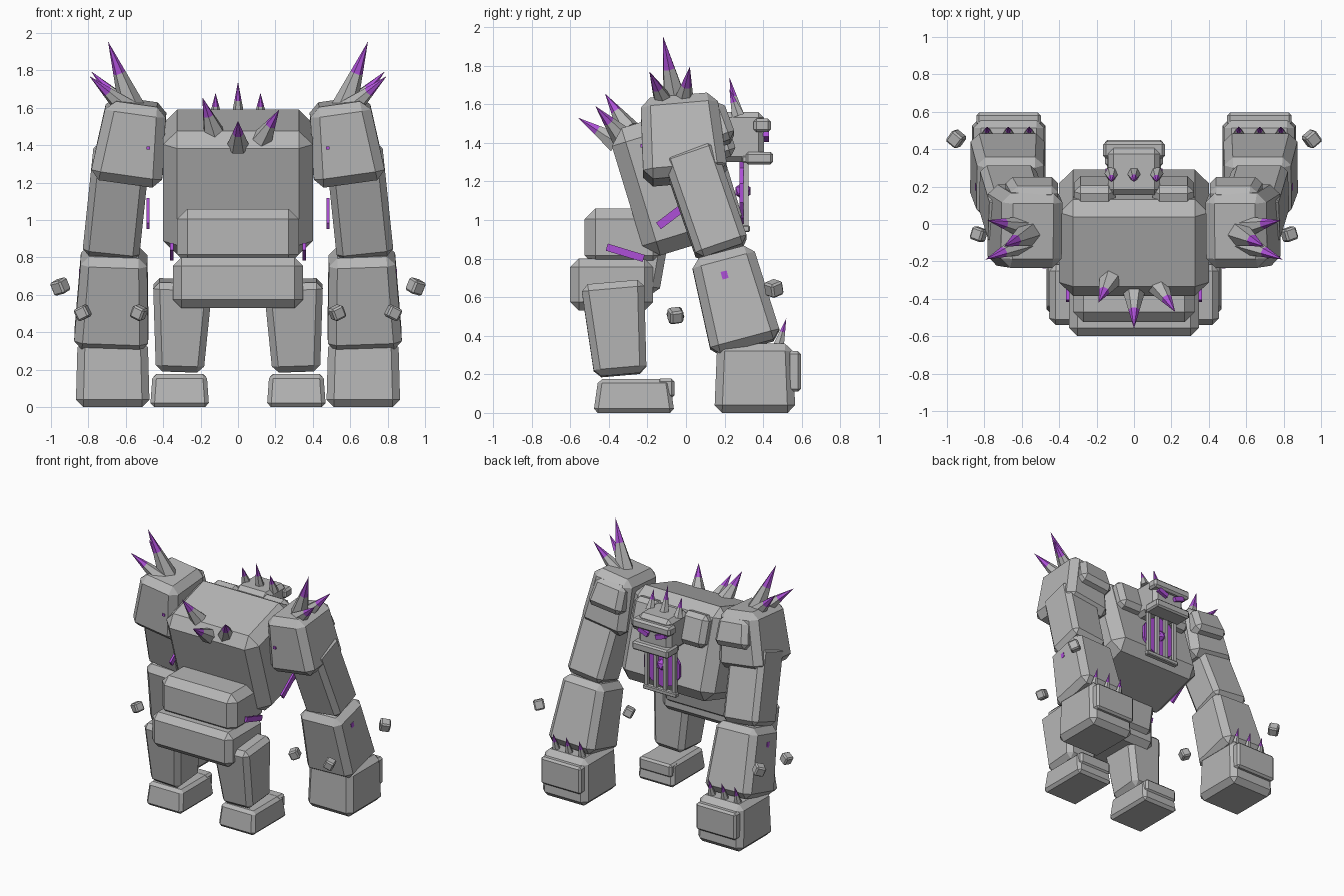
import bpy, bmesh, math
from mathutils import Vector, Euler

if "Cube" in bpy.data.objects:
    bpy.data.objects.remove(bpy.data.objects["Cube"])


def material(name, rgb):
    m = bpy.data.materials.new(name)
    m.diffuse_color = (*rgb, 1)
    m.use_nodes = True
    m.node_tree.nodes["Principled BSDF"].inputs["Base Color"].default_value = m.diffuse_color
    return m


STONE = material("grey stone", (0.47, 0.47, 0.47))
GLOW = material("purple crystal", (0.42, 0.08, 0.68))


def add_object(name, bm, mats, loc=(0, 0, 0), rot=(0, 0, 0)):
    bmesh.ops.recalc_face_normals(bm, faces=bm.faces)
    me = bpy.data.meshes.new(name)
    bm.to_mesh(me)
    bm.free()
    for m in mats:
        me.materials.append(m)
    ob = bpy.data.objects.new(name, me)
    ob.location = loc
    ob.rotation_euler = Euler([math.radians(a) for a in rot])
    bpy.context.collection.objects.link(ob)
    return ob


def block(name, loc, size, rot=(0, 0, 0), bevel=0.03, top=(1, 1), mat=STONE):
    """Chamfered box; top scales the upper end in x and y."""
    bm = bmesh.new()
    bmesh.ops.create_cube(bm, size=1)
    for v in bm.verts:
        k = top if v.co.z > 0 else (1, 1)
        v.co = (v.co.x * size[0] * k[0], v.co.y * size[1] * k[1], v.co.z * size[2])
    if bevel:
        bmesh.ops.bevel(bm, geom=bm.edges[:], offset=bevel, segments=1, affect='EDGES')
    return add_object(name, bm, [mat], loc, rot)


def pair(name, loc, size, rot=(0, 0, 0), **kw):
    """Mirrored pair of blocks, given for the +x side."""
    for side, s in (("right", 1), ("left", -1)):
        block(f"{side}_{name}", (loc[0] * s, loc[1], loc[2]), size,
              (rot[0], rot[1] * s, rot[2] * s), **kw)


def spike(name, base, tip, radius, split=0.55, sides=6):
    """Stone cone with a crystal point."""
    base, tip = Vector(base), Vector(tip)
    q = (tip - base).to_track_quat('Z', 'Y')
    h = (tip - base).length
    bm = bmesh.new()
    rings = []
    for t in (0, split):
        rings.append([bm.verts.new((radius * (1 - t) * math.cos(i * math.tau / sides),
                                    radius * (1 - t) * math.sin(i * math.tau / sides), h * t))
                      for i in range(sides)])
    apex = bm.verts.new((0, 0, h))
    bm.faces.new(rings[0][::-1])
    for i in range(sides):
        j = (i + 1) % sides
        bm.faces.new((rings[0][i], rings[0][j], rings[1][j], rings[1][i]))
        bm.faces.new((rings[1][i], rings[1][j], apex)).material_index = 1
    bmesh.ops.rotate(bm, verts=bm.verts, matrix=q.to_matrix())
    add_object(name, bm, [STONE, GLOW], base)


# Torso, waist and pelvis
block("torso", (0, -0.047, 1.203), (0.8, 0.54, 0.69), (17, 0, 0), bevel=0.075)
block("waist", (0, -0.32, 0.91), (0.65, 0.41, 0.30), bevel=0.055)
block("belly", (0, -0.26, 0.80), (0.6, 0.3, 0.34), (-10, 0, 0), bevel=0.04)
block("pelvis", (0, -0.385, 0.665), (0.695, 0.43, 0.27), bevel=0.045)
pair("chest_plate", (0.21, 0.15, 1.43), (0.22, 0.17, 0.24), (17, 0, 0), bevel=0.035)

# Head
block("head", (0, 0.28, 1.43), (0.28, 0.25, 0.26), bevel=0.03)
block("brow", (0, 0.395, 1.49), (0.33, 0.09, 0.07), bevel=0.015)
block("jaw", (0, 0.38, 1.32), (0.31, 0.14, 0.065), bevel=0.012)
pair("eye", (0.075, 0.415, 1.435), (0.085, 0.03, 0.034), (0, -20, 0), bevel=0, mat=GLOW)
for x, z in ((-0.12, 1.68), (0, 1.74), (0.12, 1.68)):
    spike("head_spike", (x, 0.27, 1.54), (x, 0.225, z), 0.038, 0.5)

# Glowing chest core behind a rib cage
bm = bmesh.new()
bmesh.ops.create_cone(bm, cap_ends=True, segments=10, radius1=0.16, radius2=0.16, depth=0.022)
add_object("chest_core", bm, [GLOW], (0, 0.287, 1.14), (90, 0, 0))
bm = bmesh.new()
bmesh.ops.create_icosphere(bm, subdivisions=1, radius=0.045)
add_object("core_crystal", bm, [GLOW], (0, 0.295, 1.15))
for x in (-0.12, -0.04, 0.04, 0.12):
    block("rib_bar", (x, 0.31, 1.13), (0.026, 0.026, 0.38), bevel=0)
for z in (1.315, 0.955):
    block("rib_rail", (0, 0.31, z), (0.29, 0.042, 0.034), bevel=0.006)

# Back spikes
for b, t in (((-0.13, -0.30, 1.47), (-0.19, -0.42, 1.655)),
             ((0, -0.36, 1.40), (0, -0.56, 1.53)),
             ((0.13, -0.33, 1.43), (0.22, -0.47, 1.59))):
    spike("back_spike", b, t, 0.06, 0.5)

# Arms
pair("shoulder", (0.57, -0.02, 1.42), (0.39, 0.44, 0.43), (5, -8, 0), bevel=0.05, top=(0.82, 0.9))
pair("shoulder_cap", (0.54, 0.165, 1.495), (0.29, 0.13, 0.21), (20, -6, 0), bevel=0.035, top=(0.85, 1))
pair("upper_arm", (0.65, 0.10, 1.10), (0.305, 0.28, 0.57), (19, -6, 0), bevel=0.035)
pair("forearm", (0.67, 0.25, 0.585), (0.40, 0.375, 0.51), (15, -2, 0), bevel=0.045, top=(0.88, 0.88))
pair("fist", (0.67, 0.357, 0.18), (0.395, 0.42, 0.36), bevel=0.04, top=(0.95, 0.93))
pair("knuckle_plate", (0.67, 0.56, 0.215), (0.345, 0.07, 0.21), bevel=0.015)

# Shoulder and fist spikes
for s in (-1, 1):
    for b, t, r in (((0.56, -0.05, 1.58), (0.695, -0.12, 1.955), 0.075),
                    ((0.58, -0.02, 1.58), (0.785, 0.02, 1.795), 0.065),
                    ((0.58, -0.10, 1.58), (0.795, -0.19, 1.77), 0.065)):
        spike("shoulder_spike", (b[0] * s, b[1], b[2]), (t[0] * s, t[1], t[2]), r)
    for x in (0.56, 0.672, 0.785):
        spike("fist_spike", (x * s, 0.48, 0.35), (x * s, 0.52, 0.49), 0.032, 0.5)

# Legs
pair("leg", (0.303, -0.36, 0.435), (0.255, 0.27, 0.48), (5, -2, 0), bevel=0.035, top=(1.25, 1.22))
pair("foot", (0.312, -0.27, 0.088), (0.315, 0.42, 0.176), bevel=0.022, top=(0.92, 0.88))
pair("toe_plate", (0.312, -0.105, 0.127), (0.28, 0.09, 0.10), bevel=0.015)

# Glowing cracks
pair("arm_crack", (0.48, -0.055, 1.035), (0.016, 0.22, 0.042), (37, 0, 0), bevel=0, mat=GLOW)
pair("waist_crack", (0.355, -0.315, 0.83), (0.018, 0.20, 0.038), (-17, 0, 0), bevel=0, mat=GLOW)
pair("shoulder_crack", (0.48, -0.222, 1.385), (0.02, 0.03, 0.018), bevel=0, mat=GLOW)
pair("forearm_crack", (0.835, 0.20, 0.715), (0.03, 0.032, 0.04), (15, 0, 0), bevel=0, mat=GLOW)

# Floating rocks
pair("outer_rock", (0.95, 0.455, 0.645), (0.075, 0.075, 0.075), (20, 12, 40), bevel=0.01)
pair("rear_rock", (0.83, -0.055, 0.505), (0.07, 0.07, 0.07), (8, 25, 20), bevel=0.01)
pair("inner_rock", (0.53, -0.055, 0.505), (0.07, 0.07, 0.07), (8, -25, 20), bevel=0.01)
